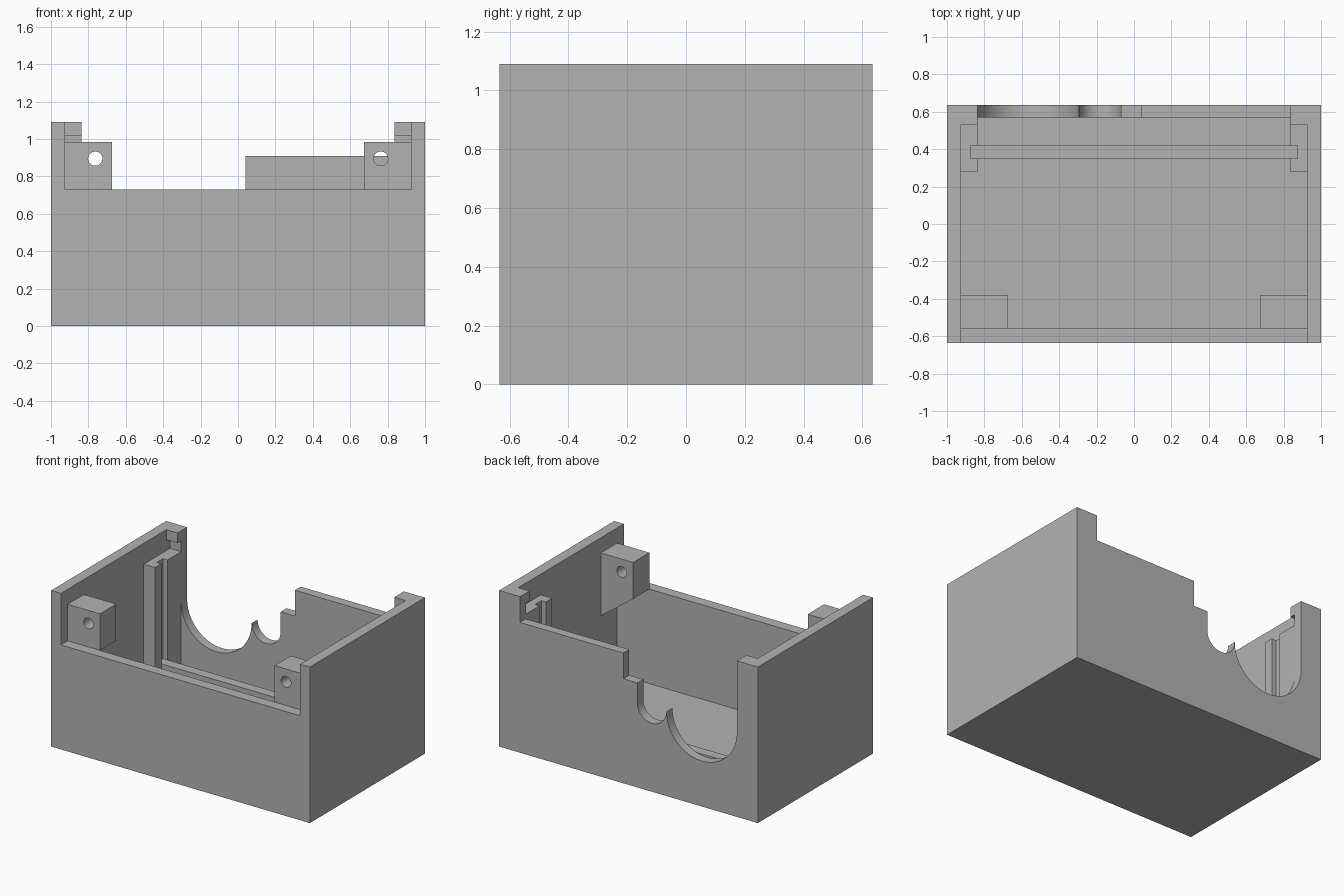
import bpy, bmesh, math
from mathutils import Vector

if "Cube" in bpy.data.objects:
    bpy.data.objects.remove(bpy.data.objects["Cube"], do_unlink=True)

grey = bpy.data.materials.new("plain_grey")
grey.use_nodes = True
COLOR = (0.45, 0.45, 0.45, 1)
grey.diffuse_color = COLOR
grey.node_tree.nodes["Principled BSDF"].inputs["Base Color"].default_value = COLOR

W, D, H = 1.0, 0.635, 1.09             # half width, half depth, height
IN_X, IN_F, IN_B = 0.925, -0.56, 0.57  # inner faces of the walls
FLOOR, SILL, POST = 0.07, 0.73, 0.838


def prism(name, points, axis, lo, hi):
    """Extrude a closed 2D profile along the y or z axis."""
    bm = bmesh.new()
    place = (lambda p: (p[0], lo, p[1])) if axis == "y" else (lambda p: (p[0], p[1], lo))
    face = bm.faces.new([bm.verts.new(place(p)) for p in points])
    new = bmesh.ops.extrude_face_region(bm, geom=[face])["geom"]
    step = Vector((0, hi - lo, 0)) if axis == "y" else Vector((0, 0, hi - lo))
    bmesh.ops.translate(bm, vec=step, verts=[g for g in new if isinstance(g, bmesh.types.BMVert)])
    bmesh.ops.recalc_face_normals(bm, faces=bm.faces[:])
    mesh = bpy.data.meshes.new(name)
    bm.to_mesh(mesh)
    bm.free()
    mesh.materials.append(grey)
    ob = bpy.data.objects.new(name, mesh)
    bpy.context.collection.objects.link(ob)
    return ob


def box(name, x0, x1, y0, y1, z0, z1):
    return prism(name, [(x0, y0), (x1, y0), (x1, y1), (x0, y1)], "z", z0, z1)


def arc(cx, cz, r, start, end, n):
    angles = [math.radians(start + (end - start) * i / n) for i in range(n + 1)]
    return [(cx + r * math.cos(a), cz + r * math.sin(a)) for a in angles]


def apply_modifiers(ob):
    graph = bpy.context.evaluated_depsgraph_get()
    ob.data = bpy.data.meshes.new_from_object(ob.evaluated_get(graph))
    ob.modifiers.clear()


def cut(ob, cutters):
    for c in cutters:
        mod = ob.modifiers.new("cut", "BOOLEAN")
        mod.operation, mod.solver, mod.object = "DIFFERENCE", "EXACT", c
    apply_modifiers(ob)
    for c in cutters:
        bpy.data.objects.remove(c, do_unlink=True)


def mirror(ob):
    ob.modifiers.new("mirror", "MIRROR").use_mirror_merge = False
    apply_modifiers(ob)


def smooth(ob):
    bpy.ops.object.select_all(action="DESELECT")
    ob.select_set(True)
    bpy.context.view_layer.objects.active = ob
    bpy.ops.object.shade_smooth_by_angle(angle=math.radians(30))


# Housing: open box with a low front and a profiled back wall
housing = box("housing", -W, W, -D, D, 0, H)
cavity = box("cavity_cutter", -IN_X, IN_X, IN_F, IN_B, FLOOR, 2)
front_opening = box("front_cutter", -IN_X, IN_X, -1, 0, SILL, 2)
back_profile = ([(-POST, 2)]
                + arc(-0.566, 0.59, 0.272, 180, 360, 40)
                + arc(-0.181, 0.59, 0.112, 180, 360, 28)
                + [(-0.069, SILL), (0.04, SILL), (0.04, 0.91), (POST, 0.91), (POST, 2)])
back_opening = prism("back_cutter", back_profile, "y", 0.5, 0.8)
cut(housing, [cavity, front_opening, back_opening])
smooth(housing)

# Slotted rails on both side walls
rail_profile = [(IN_X, 0.28), (POST, 0.28), (POST, 0.35), (0.873, 0.35),
                (0.873, 0.42), (POST, 0.42), (POST, IN_B), (IN_X, IN_B)]
mirror(prism("slotted_rails", rail_profile, "z", FLOOR, 0.944))

# Low rib across the floor between the rail slots
box("floor_rib", -0.873, 0.873, 0.35, 0.42, FLOOR, 0.245)

# Small catches at the top of the back posts
mirror(box("post_catches", POST, IN_X, 0.53, IN_B, 1.02, H))

# Screw lugs with sloped undersides and through holes
lug_profile = [(0.675, SILL), (IN_X, 0.545), (IN_X, 0.985), (0.675, 0.985)]
lugs = prism("screw_lugs", lug_profile, "y", IN_F, -0.38)
hole = prism("hole_cutter", arc(0.763, 0.895, 0.038, 0, 348.75, 31), "y", -0.7, -0.2)
cut(lugs, [hole])
mirror(lugs)
smooth(lugs)
